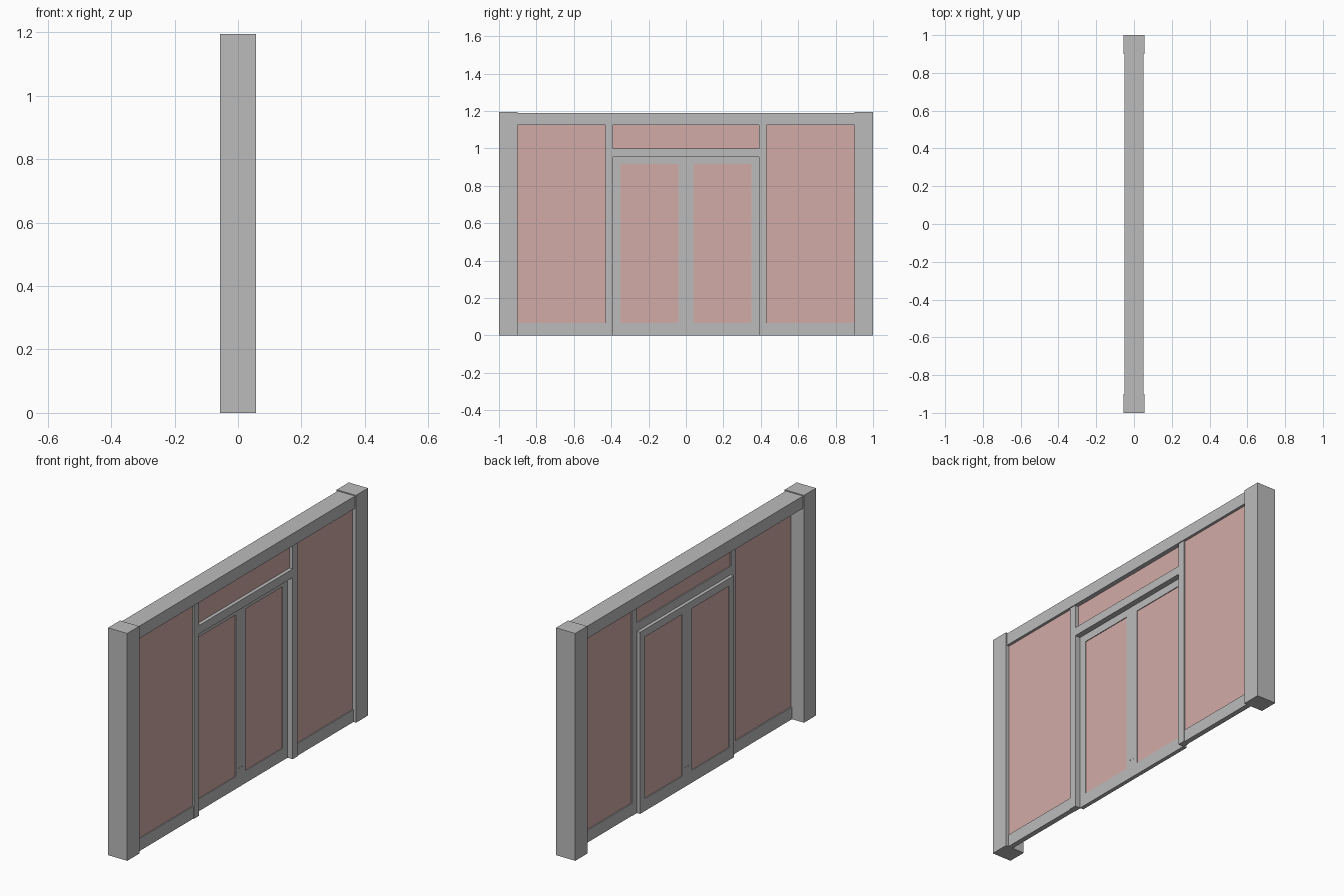
import bpy
import bmesh
import math
from mathutils import Matrix

cube = bpy.data.objects.get("Cube")
if cube:
    bpy.data.objects.remove(cube, do_unlink=True)


def material(name, color):
    m = bpy.data.materials.new(name)
    m.use_nodes = True
    m.diffuse_color = color
    m.node_tree.nodes["Principled BSDF"].inputs["Base Color"].default_value = color
    return m


GRAY = material("frame gray", (0.5, 0.5, 0.5, 1))
PINK = material("pane pink", (0.65, 0.41, 0.385, 1))


def finish(name, bm, mat):
    mesh = bpy.data.meshes.new(name)
    bmesh.ops.recalc_face_normals(bm, faces=bm.faces)
    bm.to_mesh(mesh)
    bm.free()
    mesh.materials.append(mat)
    obj = bpy.data.objects.new(name, mesh)
    bpy.context.collection.objects.link(obj)
    return obj


def box(name, xs, ys, zs, mat=GRAY):
    bm = bmesh.new()
    bmesh.ops.create_cube(bm, size=1)
    for v in bm.verts:
        for axis, (lo, hi) in enumerate((xs, ys, zs)):
            v.co[axis] = hi if v.co[axis] > 0 else lo
    return finish(name, bm, mat)


def pair(name, xs, ys, zs, mat=GRAY):
    """The same box on both halves of the wall."""
    box(name + "_front", xs, (-ys[1], -ys[0]), zs, mat)
    box(name + "_back", xs, ys, zs, mat)


# Key levels and widths
TOP, HEAD, BAR, DOOR = 1.19, 1.125, 1.0, 0.955
RAIL = 0.065
POST, SIDE, JAMB = 0.9, 0.43, 0.39

# Depth ranges across the wall
post_x = (-0.056, 0.056)
beam_x = (-0.05, 0.05)
mullion_x = (0.012, 0.045)
rail_x = (0.014, 0.041)
pane_x = (0.02, 0.036)
transom_x = (0.018, 0.026)
door_x = (-0.006, 0.015)
door_pane_x = (-0.002, 0.011)

# Main structure
pair("end_post", post_x, (POST, 1.0), (0, 1.195))
box("top_beam", beam_x, (-POST, POST), (HEAD, TOP))
pair("mullion", mullion_x, (JAMB, SIDE), (0, HEAD))
box("transom_bar", mullion_x, (-JAMB, JAMB), (DOOR, BAR))

# Fixed panes beside and above the doors
pair("side_rail", rail_x, (SIDE, POST), (0, RAIL))
pair("side_pane", pane_x, (SIDE, POST), (RAIL, HEAD), PINK)
box("transom_pane", transom_x, (-JAMB, JAMB), (BAR, HEAD), PINK)

# Double door leaves
pair("door_outer_stile", door_x, (0.35, JAMB), (0, DOOR))
box("door_meeting_stile", door_x, (-0.04, 0.04), (0, DOOR))
for name, zs in (("door_bottom_rail", (0, RAIL)), ("door_top_rail", (0.915, DOOR))):
    pair(name, door_x, (0.04, 0.35), zs)
pair("door_pane", door_pane_x, (0.04, 0.35), (RAIL, 0.915), PINK)

# Small lock barrels through the meeting stile
for name, y in (("lock_front", -0.012), ("lock_back", 0.012)):
    bm = bmesh.new()
    bmesh.ops.create_cone(bm, cap_ends=True, segments=12, radius1=0.004,
                          radius2=0.004, depth=0.025)
    turn = Matrix.Rotation(math.pi / 2, 4, "Y")
    bm.transform(Matrix.Translation((0.0045, y, 0.1)) @ turn)
    finish(name, bm, GRAY)
